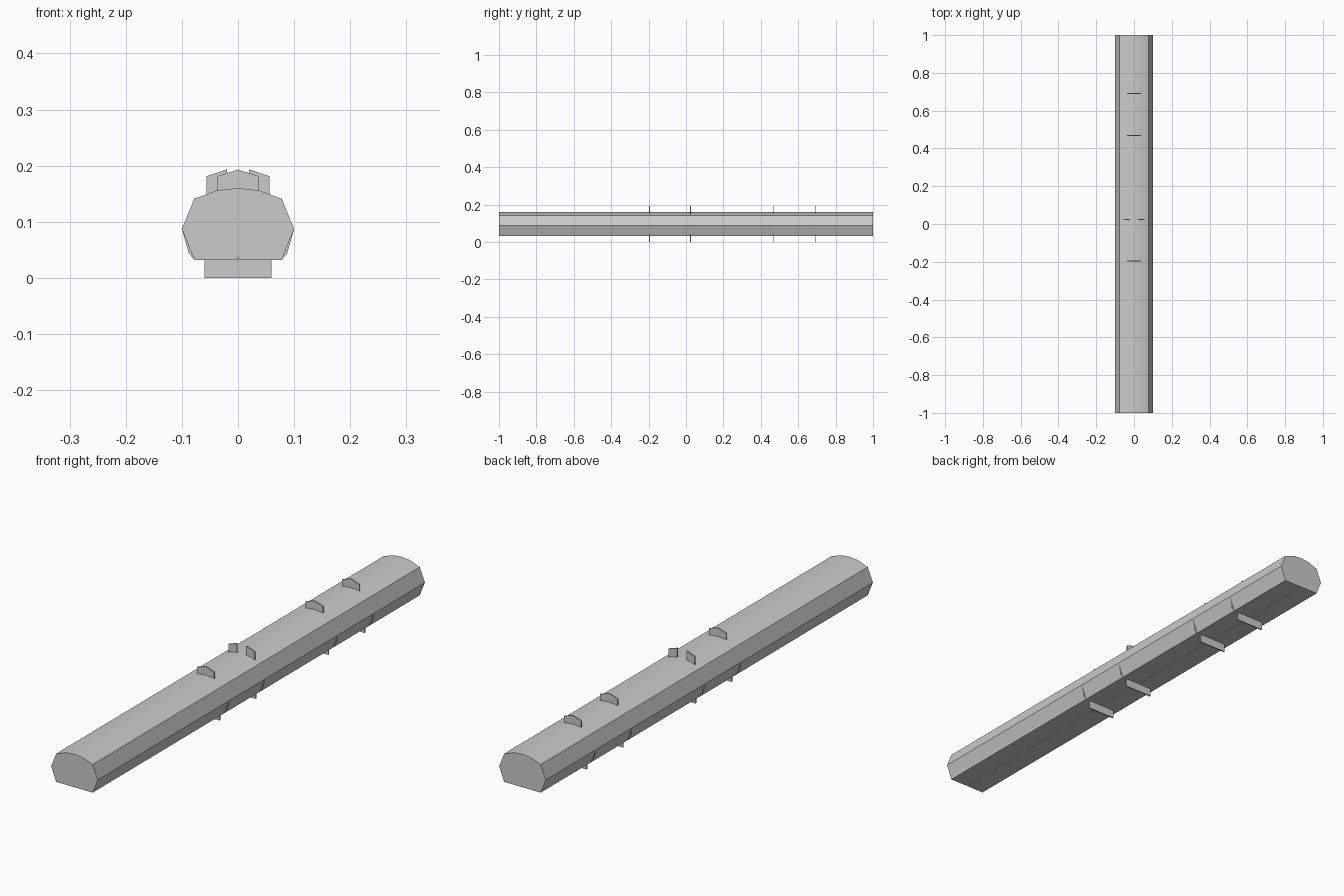
import bpy, bmesh, math

cube = bpy.data.objects.get("Cube")
if cube:
    bpy.data.objects.remove(cube, do_unlink=True)

grey = bpy.data.materials.new("light_grey")
grey.use_nodes = True
COLOUR = (0.6, 0.6, 0.6, 1)
grey.diffuse_color = COLOUR
grey.node_tree.nodes["Principled BSDF"].inputs["Base Color"].default_value = COLOUR


def extrude_profile(name, profile, y, depth):
    """Closed x-z profile extruded along y, centred on the given y."""
    bm = bmesh.new()
    face = bm.faces.new([bm.verts.new((x, y - depth / 2, z)) for x, z in profile])
    ext = bmesh.ops.extrude_face_region(bm, geom=[face])
    moved = [v for v in ext["geom"] if isinstance(v, bmesh.types.BMVert)]
    bmesh.ops.translate(bm, verts=moved, vec=(0, depth, 0))
    bmesh.ops.recalc_face_normals(bm, faces=bm.faces)
    mesh = bpy.data.meshes.new(name)
    bm.to_mesh(mesh)
    bm.free()
    mesh.materials.append(grey)
    obj = bpy.data.objects.new(name, mesh)
    bpy.context.collection.objects.link(obj)
    return obj


def mirrored(half):
    """Complete a right-hand half profile across x = 0."""
    return half + [(-x, z) for x, z in reversed(half) if x > 0]


# Long faceted body with a narrow seam along the underside
body_half = [(0, 0.038), (0.002, 0.032), (0.078, 0.032), (0.1, 0.087),
             (0.078, 0.141), (0.037, 0.156), (0, 0.16)]
body = extrude_profile("body", mirrored(body_half), 0, 2)
bpy.context.view_layer.objects.active = body
body.select_set(True)
bpy.ops.object.shade_smooth_by_angle(angle=math.radians(30))
body.select_set(False)

# Thin cross plates at four stations
THICK = 0.005
stations = {"front": -0.196, "middle": 0.024, "rear": 0.469, "rearmost": 0.691}
top_fin = mirrored([(0.037, 0.145), (0.037, 0.181), (0, 0.193)])
split_fin = [(0.02, 0.145), (0.056, 0.14), (0.056, 0.181), (0.02, 0.193)]
bottom_plate = mirrored([(0.06, 0.04), (0.06, 0)])
side_fin = [(0.07, 0.04), (0.08, 0.034), (0.088, 0.045), (0.1, 0.087), (0.08, 0.087)]

for place, y in stations.items():
    extrude_profile(place + "_bottom_plate", bottom_plate, y, THICK)
    if place != "middle":
        extrude_profile(place + "_top_fin", top_fin, y, THICK)
    for side, s in (("left", 1), ("right", -1)):
        extrude_profile(f"{place}_{side}_side_fin", [(s * x, z) for x, z in side_fin], y, THICK)
        if place == "middle":
            extrude_profile(f"{side}_split_top_fin", [(s * x, z) for x, z in split_fin], y, THICK)
